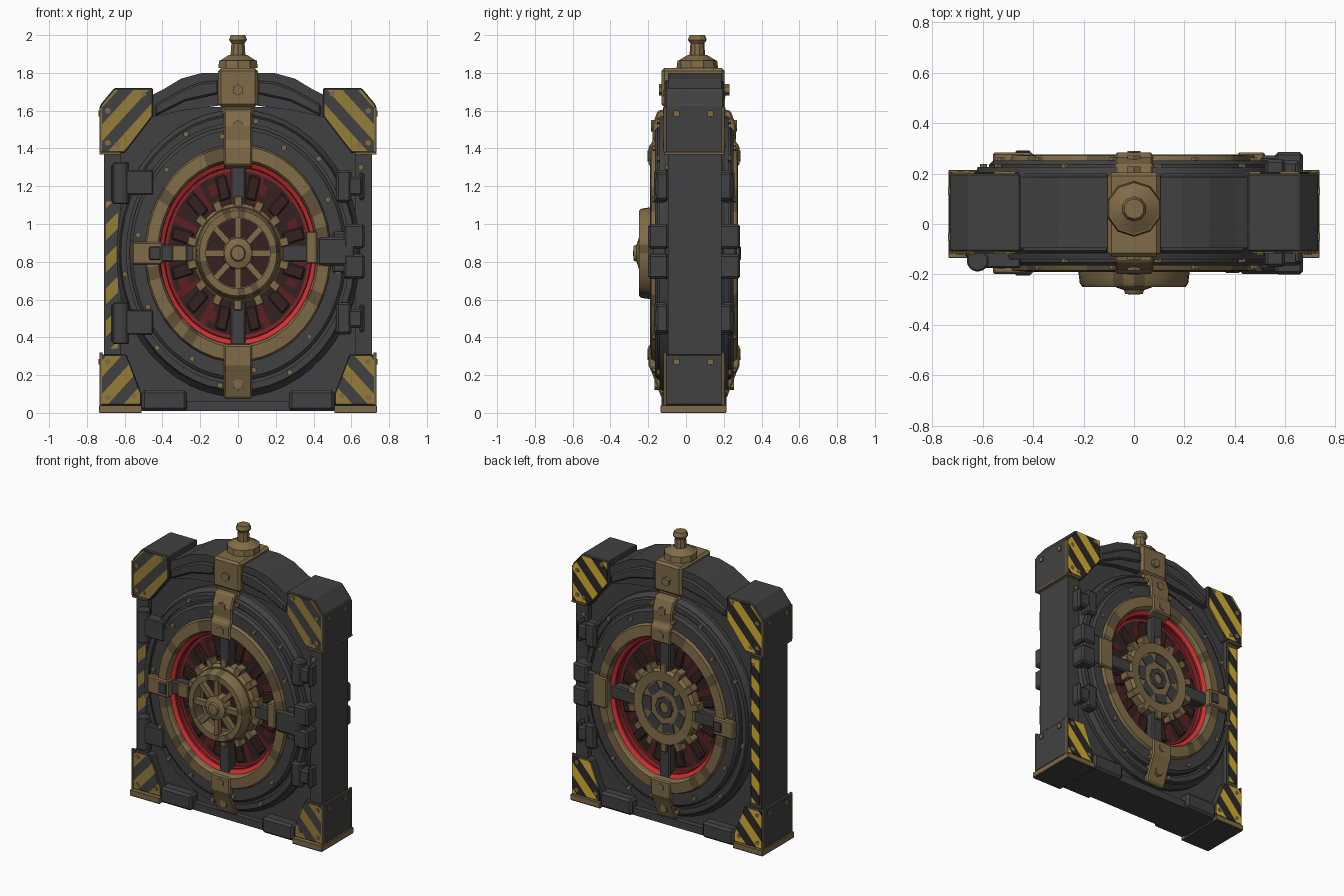
import bpy, bmesh, math, random
from mathutils import Matrix, Vector

if "Cube" in bpy.data.objects:
    bpy.data.objects.remove(bpy.data.objects["Cube"])

random.seed(4)
M = 0.043      # middle plane in y: front and back mirror around it
ZC = 0.845     # height of the door centre
RZ = 1.17      # door rings are taller than wide


def material(name, r, g, b):
    m = bpy.data.materials.new(name)
    m.diffuse_color = (r, g, b, 1)
    m.use_nodes = True
    m.node_tree.nodes["Principled BSDF"].inputs["Base Color"].default_value = m.diffuse_color
    return m


IRON = material("dark iron", .053, .053, .054)
BRASS = material("old brass", .215, .148, .064)
STAIN = material("stained brass", .12, .085, .042)
RED = material("bright red", .66, .03, .035)
CRIMSON = material("crimson", .24, .018, .022)
WINE = material("dark red", .11, .014, .017)
SOOT = material("red black", .036, .016, .015)
WORN = material("worn yellow", .3, .2, .04)
YELLOW = material("yellow", .66, .43, .03)
BLACK = material("stripe black", .025, .022, .02)


def finish(bm, name, mats, bevel=0.0, smooth=False):
    bmesh.ops.recalc_face_normals(bm, faces=bm.faces)
    me = bpy.data.meshes.new(name)
    bm.to_mesh(me)
    bm.free()
    for m in (mats if isinstance(mats, list) else [mats]):
        me.materials.append(m)
    ob = bpy.data.objects.new(name, me)
    bpy.context.collection.objects.link(ob)
    if smooth:
        me.polygons.foreach_set("use_smooth", [True] * len(me.polygons))
        me.set_sharp_from_angle(angle=math.radians(30))
    if bevel:
        b = ob.modifiers.new("bevel", 'BEVEL')
        b.width, b.segments = bevel, 1
    return ob


def add_box(bm, x0, x1, y0, y1, z0, z1, mat=Matrix()):
    t = Matrix.Translation(((x0 + x1) / 2, (y0 + y1) / 2, (z0 + z1) / 2))
    s = Matrix.Diagonal((abs(x1 - x0), abs(y1 - y0), abs(z1 - z0), 1))
    bmesh.ops.create_cube(bm, size=1, matrix=mat @ t @ s)


def boxes(name, items, mat, bevel=0.008):
    bm = bmesh.new()
    for it in items:
        add_box(bm, *it)
    return finish(bm, name, mat, bevel)


def add_prism(bm, pts, vec):
    f = bm.faces.new([bm.verts.new(p) for p in pts])
    ext = bmesh.ops.extrude_face_region(bm, geom=[f], use_keep_orig=True)["geom"]
    bmesh.ops.translate(bm, vec=vec, verts=[v for v in ext if isinstance(v, bmesh.types.BMVert)])


def lathe(name, prof, mat, rz=RZ, n=48):
    """Closed (radius, y) profile turned around the y axis as an ellipse."""
    bm = bmesh.new()
    rows = []
    for i in range(n):
        a = math.tau * i / n
        rows.append([bm.verts.new((r * math.cos(a), y, ZC + r * rz * math.sin(a))) for r, y in prof])
    k = len(prof)
    for i in range(n):
        p, q = rows[i], rows[(i + 1) % n]
        stain = isinstance(mat, list) and random.random() < .22
        for j in range(k):
            bm.faces.new((p[j], p[(j + 1) % k], q[(j + 1) % k], q[j])).material_index = int(stain)
    return finish(bm, name, mat, smooth=True)


def both(prof):
    return prof + [(r, 2 * M - y) for r, y in reversed(prof)]


def fy(y, s):
    return y if s < 0 else 2 * M - y


def radial(bm, count, r0, r1, w, y0, y1, rz, phase=0.0):
    """Blocks pointing outward around the centre."""
    base = Matrix.Translation((0, 0, ZC)) @ Matrix.Diagonal((1, 1, rz, 1))
    for i in range(count):
        rot = Matrix.Rotation(-(math.tau * i / count + phase), 4, 'Y')
        add_box(bm, r0, r1, y0, y1, -w / 2, w / 2, base @ rot)


def bolts(name, spots, r=.016, h=.026):
    bm = bmesh.new()
    for x, y, z in spots:
        mt = Matrix.Translation((x, y, z)) @ Matrix.Rotation(math.pi / 2, 4, 'X')
        bmesh.ops.create_cone(bm, cap_ends=True, segments=6, radius1=r, radius2=r, depth=h, matrix=mt)
    return finish(bm, name, BRASS)


def striped_plate(name, pts, y, s, slope, period, mats):
    bm = bmesh.new()
    add_prism(bm, [(x, y, z) for x, z in pts], (0, s * .006, 0))
    d = Vector((slope, 0, -1)).normalized()
    for k in range(-40, 41):
        bmesh.ops.bisect_plane(bm, geom=bm.verts[:] + bm.edges[:] + bm.faces[:],
                               plane_co=d * k * period, plane_no=d)
    for f in bm.faces:
        f.material_index = math.floor(f.calc_center_median().dot(d) / period) % 2
    finish(bm, name, mats)


# --- frame: half outline mirrored, with arch and eight-sided opening
half = [(0, 1.8), (.19, 1.8), (.3, 1.77), (.4, 1.71), (.46, 1.68), (.6, 1.7), (.71, 1.6), (.71, .01), (0, .01),
        (0, .06), (.46, .06), (.62, .2), (.62, 1.42), (.52, 1.55), (.3, 1.6), (0, 1.64)]
bm = bmesh.new()
for sx in (-1, 1):
    add_prism(bm, [(sx * x, -.095, z) for x, z in half], (0, .282, 0))
finish(bm, "frame", IRON)
boxes("back_panel", [(-.66, .66, -.06, .15, .03, 1.62)], IRON, 0)
arch = [(.1, 1.76), (.2, 1.75), (.3, 1.71), (.44, 1.63), (.44, 1.57), (.28, 1.65), (.1, 1.69)]
bm = bmesh.new()
for sx in (-1, 1):
    add_prism(bm, [(sx * x, -.115, z) for x, z in arch], (0, .315, 0))
finish(bm, "arch_rib", IRON, .01)

# --- corner blocks, brass trims and feet
top = [(.45, 1.72), (.655, 1.72), (.73, 1.63), (.73, 1.375), (.6, 1.375), (.45, 1.57)]
low = [(.73, .04), (.51, .04), (.51, .1), (.59, .31), (.73, .31)]
bm = bmesh.new()
for sx in (-1, 1):
    for poly in (top, low):
        add_prism(bm, [(sx * x, -.11, z) for x, z in poly], (0, .31, 0))
finish(bm, "corner_blocks", IRON, .006)
trims, spots = [], []
for sx in (-1, 1):
    trims += [(sx * .51, sx * .735, -.135, .215, .004, .04), (sx * .62, sx * .733, -.116, .206, 1.367, 1.38)]
    for s in (-1, 1):
        trims += [(sx * .718, sx * .733, fy(-.118, s), fy(-.103, s), z0, z1) for z0, z1 in ((1.38, 1.62), (.04, .32))]
        spots += [(sx * x, fy(-.11, s), z) for x, z in
                  [(.69, 1.43), (.69, 1.6), (.5, 1.69), (.64, 1.42), (.69, .27), (.69, .08), (.55, .09)]]
boxes("corner_trims", trims, BRASS, .002)
boxes("sole_plates", [(sx * .51, sx * .733, -.133, .213, 0, .006) for sx in (-1, 1)], IRON, 0)
boxes("feet", [(sx * .27, sx * .51, -.13, .215, .01, .12) for sx in (-1, 1)], IRON, .015)
bm = bmesh.new()
for sx in (-1, 1):
    for y in (-.05, .13):
        for z in (.27, 1.585):
            add_box(bm, sx * .725, sx * .738, y - .015, y + .015, z - .015, z + .015)
finish(bm, "side_bolts", BRASS)

# --- hazard stripes on corners and along one post
for s, side, mats in ((-1, "front", [WORN, IRON]), (1, "back", [YELLOW, BLACK])):
    y = -.111 if s < 0 else .201
    for sx, lr in ((-1, "left"), (1, "right")):
        for poly, hl in ((top, "upper"), (low, "lower")):
            c = Vector((.6, 1.56) if hl == "upper" else (.625, .17))
            pts = [tuple(c + (Vector(p) - c) * .94) for p in poly]
            slope = -sx * 1.1 if s < 0 else 1.1
            striped_plate(f"{side}_{hl}_{lr}_stripes", [(sx * x, z) for x, z in pts], y, s, slope, .06, mats)
    z1 = 1.12 if s < 0 else 1.34
    striped_plate(f"{side}_post_stripes", [(-.7, .34), (-.635, .34), (-.635, z1), (-.7, z1)],
                  -.096 if s < 0 else .188, s, 1.0, .06, mats)

# --- round door: stepped dark rings and brass window ring
lathe("outer_ring", both([(.5, -.12), (.63, -.12), (.65, -.09)]), IRON)
lathe("middle_ring", both([(.47, -.165), (.56, -.165), (.575, -.15), (.575, -.1)]), IRON)
lathe("outer_rib", both([(.59, -.14), (.62, -.14), (.63, -.11)]), IRON)
lathe("brass_ring", both([(.412, -.13), (.415, -.175), (.425, -.19), (.485, -.185), (.5, -.15)]), [BRASS, STAIN])
lathe("red_rim", both([(.39, -.1), (.392, -.135), (.413, -.15)]), RED)
lathe("window_wall", both([(.386, -.06), (.388, -.125), (.4, -.125)]), CRIMSON)

# --- core disc, coloured by angle and radius
bm = bmesh.new()
radii, n = [.16, .24, .29, .34, .372, .4], 64
for s in (-1, 1):
    g = [[bm.verts.new((r * math.cos(math.tau * i / n), fy(-.09, s), ZC + RZ * r * math.sin(math.tau * i / n)))
          for r in radii] for i in range(n)]
    for i in range(n):
        for j in range(5):
            f = bm.faces.new((g[i][j], g[i][j + 1], g[(i + 1) % n][j + 1], g[(i + 1) % n][j]))
            f.material_index = 2 if j == 4 else int((i % 5 == 2 and j > 0) or (j == 2 and i % 16 in (3, 4, 11)))
finish(bm, "core_disc", [SOOT, WINE, CRIMSON])
bm = bmesh.new()
for s in (-1, 1):
    radial(bm, 12, .25, .36, .06, fy(-.105, s), fy(-.08, s), RZ, math.pi / 12)
finish(bm, "core_vanes", SOOT, .008)

# --- cross bars over the window
bm = bmesh.new()
for s in (-1, 1):
    radial(bm, 4, .2, .43, .08, fy(-.15, s), fy(-.07, s), RZ)
finish(bm, "cross_bars", IRON, .008)
boxes("bar_caps", [(-.35, -.27, -.165, -.1, .8, .89), (.36, .42, -.195, -.1, .79, .96)], BRASS, .006)

# --- gear with teeth, front hand wheel and back plate
lathe("gear", [(.165, -.15), (.225, -.17), (.24, -.15), (.24, .23), (.225, .25), (.165, .245)], BRASS, 1.1, 32)
bm = bmesh.new()
for s in (-1, 1):
    radial(bm, 14, .22, .275, .045, fy(-.165, s), fy(-.1, s), 1.1, .22)
finish(bm, "gear_teeth", BRASS, .005)
lathe("hand_wheel", [(.17, -.25), (.205, -.25), (.215, -.235), (.222, -.18), (.17, -.165)], [BRASS, STAIN], 1.1, 32)
bm = bmesh.new()
radial(bm, 8, .05, .185, .03, -.24, -.2, 1.1)
finish(bm, "wheel_spokes", BRASS)
lathe("wheel_hub", [(0.001, -.28), (.035, -.278), (.04, -.262), (.075, -.25), (.085, -.19), (.001, -.19)], BRASS, 1.1, 12)
lathe("wheel_shadow", [(.001, -.14), (.17, -.14), (.17, -.1), (.001, -.1)], SOOT, 1.1, 32)
lathe("gear_back", [(.001, .2), (.17, .2), (.17, .235), (.001, .235)], BRASS, 1.1, 32)
bm = bmesh.new()
radial(bm, 7, .1, .155, .09, .23, .241, 1.1)
finish(bm, "back_inlays", IRON)
lathe("back_hub", [(.035, .23), (.07, .23), (.065, .247), (.035, .247)], IRON, 1.1, 8)

# --- brass straps across the rings and the clamp on the arch
upper = [(-.1, 1.61), (-.15, 1.6), (-.18, 1.52), (-.175, 1.44), (-.198, 1.41), (-.198, 1.31), (-.12, 1.29)]
lower = [(-.12, .37), (-.198, .36), (-.198, .25), (-.18, .21), (-.13, .08), (-.1, .07)]
bm = bmesh.new()
for s in (-1, 1):
    for prof in (upper, lower):
        add_prism(bm, [(-.075, fy(y, s), z) for y, z in prof], (.15, 0, 0))
    add_box(bm, -.56, -.4, fy(-.198, s), fy(-.1, s), .785, .905)
add_box(bm, .41, .52, .18, fy(-.198, 1), .74, .95)
finish(bm, "straps", BRASS, .008)
boxes("strap_ridges", [(-.47, -.41, fy(-.205, s), fy(-.19, s), .81, .88) for s in (-1, 1)], IRON, .004)
boxes("arch_clamp", [(-.105, .105, -.13, .205, 1.62, 1.825), (-.085, .085, -.12, .195, 1.57, 1.63)], BRASS, .015)

# --- top valve
bm = bmesh.new()
for z, h, r1, r2 in ((1.825, .04, .11, .105), (1.865, .03, .1, .05), (1.885, .08, .042, .036),
                     (1.955, .02, .036, .05), (1.975, .025, .05, .04)):
    bmesh.ops.create_cone(bm, cap_ends=True, segments=10, radius1=r1, radius2=r2, depth=h,
                          matrix=Matrix.Translation((0, .06, z + h / 2)))
finish(bm, "top_valve", BRASS, smooth=True)

# --- hinges on the left front, latches on the right of both faces
bm = bmesh.new()
for z in (.475, 1.215):
    bmesh.ops.create_cone(bm, cap_ends=True, segments=10, radius1=.045, radius2=.045, depth=.22,
                          matrix=Matrix.Translation((-.62, -.145, z)))
    add_box(bm, -.61, -.45, -.175, -.1, z - .06, z + .07)
    add_box(bm, -.67, -.6, -.13, -.09, z - .1, z + .1)
finish(bm, "hinges", IRON, .006)
latch = [(.42, .62, -.198, -.1, .78, .93)]
for s in (-1, 1):
    for z in (.5, 1.2):
        latch += [(.54, .66, fy(-.165, s), fy(-.09, s), z - .05, z + .05),
                  (.52, .6, fy(-.17, s), fy(-.09, s), z - .085, z + .085),
                  (.64, .67, fy(-.16, s), fy(-.09, s), z - .075, z + .075)]
    latch += [(.5, .64, fy(-.185, s), fy(-.1, s), .74, .96), (.56, .67, fy(-.2, s), fy(-.09, s), .71, .84),
              (.56, .67, fy(-.2, s), fy(-.09, s), .87, 1.0)]
boxes("latches", latch, IRON, .012)

# --- bolts around the rings, straps and frame
for s in (-1, 1):
    for i in range(20):
        a = math.tau * (i + .5) / 20
        r, y = ((.605, -.14), (.535, -.165))[i % 2]
        spots.append((r * math.cos(a), fy(y, s), ZC + r * RZ * math.sin(a)))
    spots += [(sx * x, fy(-.095, s), z) for sx in (-1, 1) for x, z in ((.58, 1.49), (.56, .14), (.65, 1.3))]
bolts("bolts", spots)
bolts("large_bolts", [(0, fy(y, s), z) for s in (-1, 1) for y, z in
                      ((-.13, 1.71), (-.172, 1.52), (-.19, 1.36), (-.19, .31), (-.155, .15))], .03)
